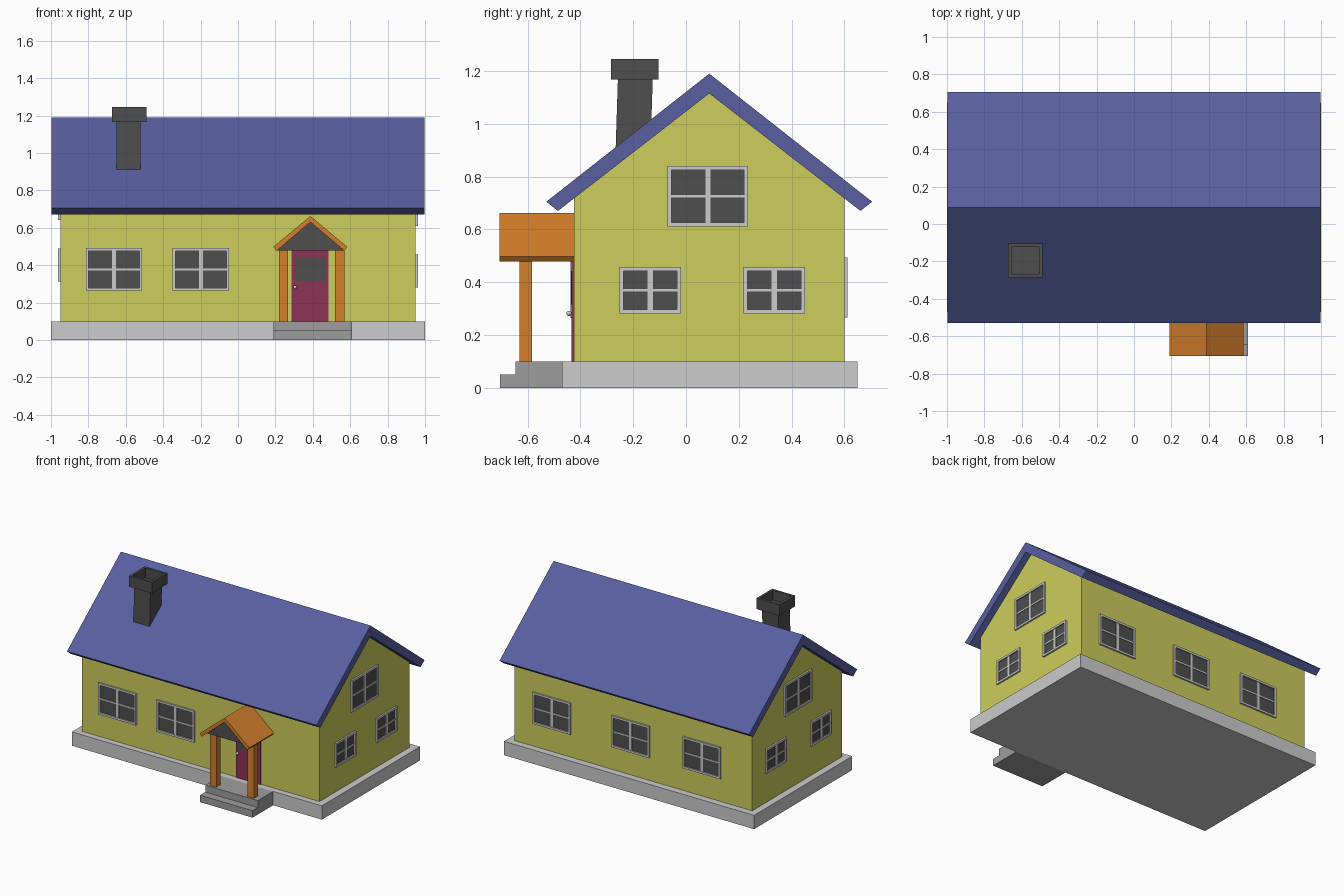
import bpy, bmesh, math
from mathutils import Vector

cube = bpy.data.objects.get("Cube")
if cube:
    bpy.data.objects.remove(cube, do_unlink=True)


def material(name, *srgb):
    lin = [((c / 255 + 0.055) / 1.055) ** 2.4 for c in srgb] + [1.0]
    m = bpy.data.materials.new(name)
    m.use_nodes = True
    m.diffuse_color = lin
    m.node_tree.nodes["Principled BSDF"].inputs["Base Color"].default_value = lin
    return m


yellow = material("wall yellow", 205, 205, 92)
blue = material("roof blue", 88, 96, 160)
light = material("light grey", 204, 204, 204)
mid = material("step grey", 158, 158, 158)
dark = material("dark grey", 78, 78, 78)
orange = material("porch orange", 211, 127, 43)
plum = material("door plum", 140, 52, 87)


def finish(name, bm, *mats):
    bmesh.ops.recalc_face_normals(bm, faces=bm.faces)
    me = bpy.data.meshes.new(name)
    bm.to_mesh(me)
    bm.free()
    for m in mats:
        me.materials.append(m)
    ob = bpy.data.objects.new(name, me)
    bpy.context.collection.objects.link(ob)
    return ob


def add_box(bm, x, y, z, index=0):
    """Box from three (min, max) ranges."""
    verts = bmesh.ops.create_cube(bm, size=1)["verts"]
    for v in verts:
        v.co = [r[0] if c < 0 else r[1] for c, r in zip(v.co, (x, y, z))]
    for f in {f for v in verts for f in v.link_faces}:
        f.material_index = index
    return verts


def box(name, mat, x, y, z):
    bm = bmesh.new()
    add_box(bm, x, y, z)
    return finish(name, bm, mat)


def prism(name, mat, points, axis, a, b):
    """Extrude a (horizontal, z) profile along the x or y axis."""
    bm = bmesh.new()
    place = (lambda h, z: (a, h, z)) if axis == "x" else (lambda h, z: (h, a, z))
    face = bm.faces.new([bm.verts.new(place(h, z)) for h, z in points])
    new = bmesh.ops.extrude_face_region(bm, geom=[face])["geom"]
    move = Vector((b - a, 0, 0) if axis == "x" else (0, b - a, 0))
    bmesh.ops.translate(bm, vec=move,
                        verts=[g for g in new if isinstance(g, bmesh.types.BMVert)])
    return finish(name, bm, mat)


def chevron(mid_h, top, half, eave, in_top, in_half, in_eave):
    """Cross-section of a pitched roof with thickness."""
    return [(mid_h, top), (mid_h + half, eave), (mid_h + in_half, in_eave),
            (mid_h, in_top), (mid_h - in_half, in_eave), (mid_h - half, eave)]


# Foundation, walls and main roof
box("foundation", light, (-1, 1), (-0.47, 0.65), (0, 0.1))
prism("walls", yellow, [(-0.425, 0.1), (0.6, 0.1), (0.6, 0.718), (0.088, 1.116),
                        (-0.425, 0.718)], "x", -0.95, 0.95)
prism("roof", blue, chevron(0.088, 1.19, 0.617, 0.705, 1.115, 0.573, 0.67),
      "x", -0.998, 0.998)

# Chimney with a hollow cap
prism("chimney_shaft", dark, [(-0.268, 0.86), (-0.136, 0.86), (-0.126, 1.17),
                              (-0.258, 1.17)], "x", -0.65, -0.52)
bm = bmesh.new()
add_box(bm, (-0.673, -0.49), (-0.285, -0.105), (1.167, 1.245))
bm.normal_update()
top = max(bm.faces, key=lambda f: f.calc_center_median().z)
bmesh.ops.inset_region(bm, faces=[top], thickness=0.018, use_even_offset=True)
hole = bmesh.ops.extrude_discrete_faces(bm, faces=[top])["faces"][0]
bmesh.ops.translate(bm, verts=hole.verts, vec=(0, 0, -0.07))
bmesh.ops.remove_doubles(bm, verts=bm.verts, dist=0.0001)
finish("chimney_cap", bm, dark)


# Windows: glass plate, four rails and a cross of glazing bars
def window(name, x, y, z, width, height, turn):
    w, h, rim, bar = width / 2, height / 2, 0.015, 0.01
    depth = (-0.012, 0.004)
    bm = bmesh.new()
    add_box(bm, (-w + rim, w - rim), (-0.003, 0.003), (-h + rim, h - rim), 1)
    for s in (-1, 1):
        add_box(bm, sorted((s * w, s * (w - rim))), depth, (-h, h))
        add_box(bm, (-w + rim, w - rim), depth, sorted((s * h, s * (h - rim))))
        add_box(bm, sorted((s * bar, s * (w - rim))), (-0.008, 0.002), (-bar / 2, bar / 2))
    add_box(bm, (-bar, bar), (-0.008, 0.002), (-h + rim, h - rim))
    ob = finish(name, bm, light, dark)
    ob.location = (x, y, z)
    ob.rotation_euler.z = math.radians(turn)


for i, x in enumerate((-0.663, -0.198)):
    window(f"front_window_{i + 1}", x, -0.425, 0.378, 0.302, 0.228, 0)
for i, x in enumerate((0.65, 0.02, -0.55)):
    window(f"back_window_{i + 1}", x, 0.6, 0.38, 0.302, 0.228, 180)
for side, s, lift in (("left", 1, 0), ("right", -1, 0.032)):
    for i, y in enumerate((-0.135 if s > 0 else -0.18, 0.334)):
        window(f"{side}_window_{i + 1}", s * 0.95, y, 0.37 + lift, 0.232, 0.176, 90 * s)
    window(f"{side}_attic_window", s * 0.95, 0.083, 0.726 + lift, 0.305, 0.23, 90 * s)

# Door with pane and knob
box("door", plum, (0.287, 0.483), (-0.433, -0.42), (0.1, 0.485))
box("door_pane", dark, (0.305, 0.468), (-0.436, -0.43), (0.315, 0.443))
bm = bmesh.new()
bmesh.ops.create_uvsphere(bm, u_segments=12, v_segments=8, radius=0.01)
knob = finish("door_knob", bm, light)
knob.location = (0.305, -0.443, 0.282)
for p in knob.data.polygons:
    p.use_smooth = True
box("knob_stem", light, (0.301, 0.309), (-0.44, -0.43), (0.278, 0.286))

# Porch: steps, posts, pediment and small roof
prism("porch_steps", mid, [(-0.47, 0), (-0.705, 0), (-0.705, 0.05), (-0.645, 0.05),
                           (-0.645, 0.1), (-0.47, 0.1)], "x", 0.19, 0.61)
for side, x in (("right", 0.243), ("left", 0.544)):
    box(f"{side}_porch_post", orange, (x - 0.025, x + 0.025), (-0.631, -0.584), (0.1, 0.49))
prism("porch_pediment", dark, [(0.207, 0.478), (0.567, 0.478), (0.387, 0.632)],
      "y", -0.645, -0.425)
prism("porch_roof", orange, chevron(0.387, 0.663, 0.198, 0.498, 0.631, 0.182, 0.478),
      "y", -0.707, -0.42)
